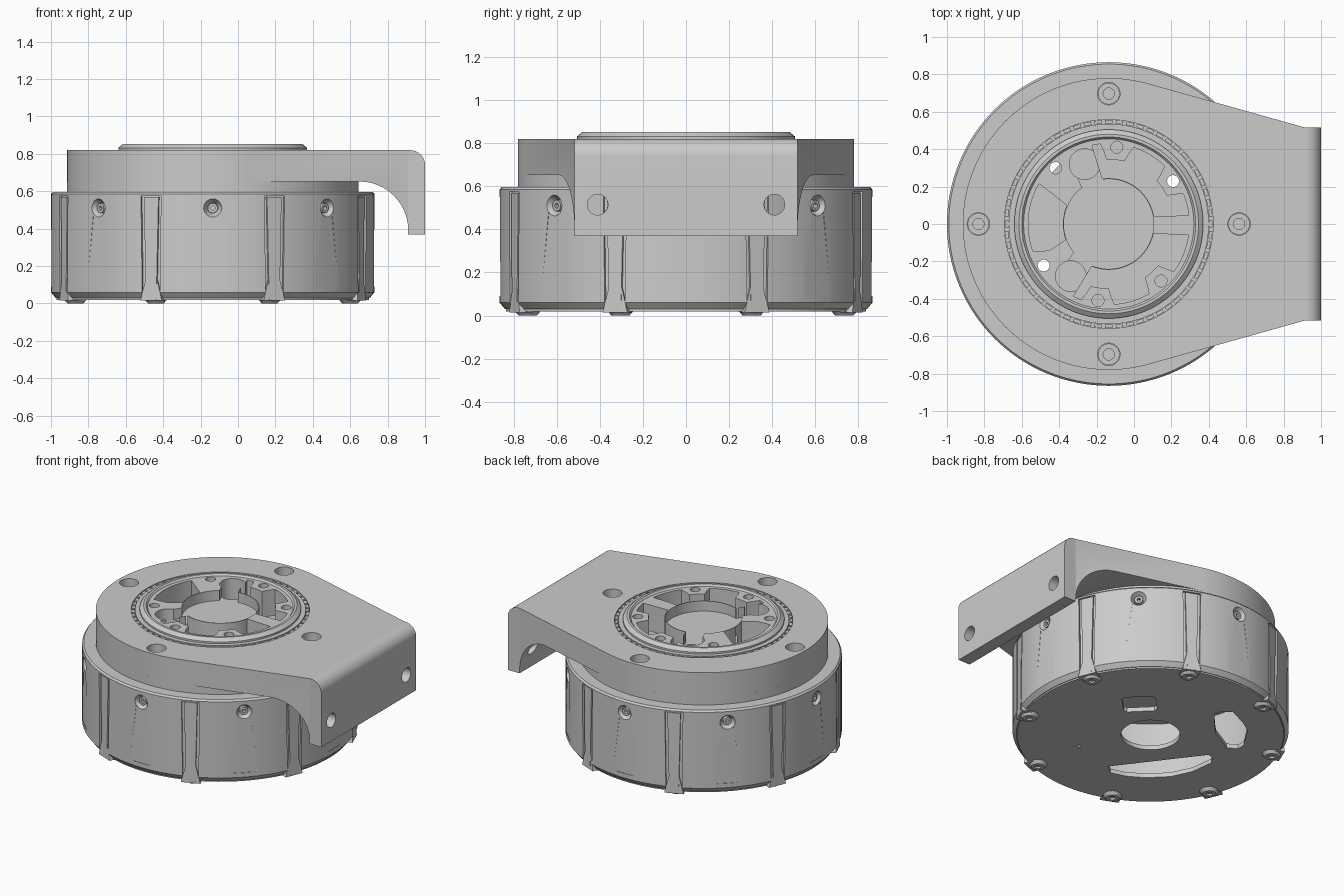
import bpy, bmesh
from math import sin, cos, radians, pi
from mathutils import Matrix, Vector

if "Cube" in bpy.data.objects:
    bpy.data.objects.remove(bpy.data.objects["Cube"])

CX = -0.135                                   # axis of all the round parts
AXIS = Matrix.Translation((CX, 0, 0))


def turn(deg):
    return AXIS @ Matrix.Rotation(radians(deg), 4, 'Z')


def finish(bm, name, mat=AXIS):
    bmesh.ops.remove_doubles(bm, verts=bm.verts, dist=1e-5)
    bmesh.ops.recalc_face_normals(bm, faces=bm.faces)
    bm.transform(mat)
    me = bpy.data.meshes.new(name)
    bm.to_mesh(me)
    bm.free()
    ob = bpy.data.objects.new(name, me)
    bpy.context.collection.objects.link(ob)
    return ob


def lathe(name, profile, mat=AXIS, n=96):
    """Closed (r, z) profile turned round the local z axis."""
    bm = bmesh.new()
    rings = [[bm.verts.new((r * cos(2 * pi * i / n), r * sin(2 * pi * i / n), z))
              for r, z in profile] for i in range(n)]
    m = len(profile)
    for i in range(n):
        a, b = rings[i], rings[(i + 1) % n]
        for j in range(m):
            k = (j + 1) % m
            if profile[j][0] > 0 or profile[k][0] > 0:
                bm.faces.new((a[j], b[j], b[k], a[k]))
    return finish(bm, name, mat)


def cyl(name, r, z0, z1, mat=AXIS, n=32):
    return lathe(name, [(0, z0), (r, z0), (r, z1), (0, z1)], mat, n)


def prism(name, pts, z0, z1, mat=AXIS):
    bm = bmesh.new()
    f = bm.faces.new([bm.verts.new((x, y, z0)) for x, y in pts])
    ex = bmesh.ops.extrude_face_region(bm, geom=[f])['geom']
    bmesh.ops.translate(bm, vec=(0, 0, z1 - z0),
                        verts=[g for g in ex if isinstance(g, bmesh.types.BMVert)])
    return finish(bm, name, mat)


def wedge(name, r0, low, high, mat):
    """Tapered block; low and high are (z, outer radius, half width)."""
    bm = bmesh.new()
    for z, r, w in (low, high):
        for x in (r0, r):
            for y in (-w, w):
                bm.verts.new((x, y, z))
    bmesh.ops.convex_hull(bm, input=bm.verts)
    return finish(bm, name, mat)


def boolean(ob, *tools, op='DIFFERENCE'):
    for t in tools:
        md = ob.modifiers.new('cut', 'BOOLEAN')
        md.operation, md.solver, md.object = op, 'EXACT', t
        bpy.context.view_layer.objects.active = ob
        bpy.ops.object.modifier_apply(modifier=md.name)
        bpy.data.objects.remove(t)


def polar(r, deg):
    return r * cos(radians(deg)), r * sin(radians(deg))


# Hollow drum with a lid and chamfered edges
drum = lathe('drum_housing', [(0.84, 0.03), (0.865, 0.06), (0.865, 0.585), (0.855, 0.597),
                              (0.52, 0.597), (0.52, 0.56), (0.80, 0.56), (0.80, 0.03)], n=128)
for k in range(8):
    a = 45 * k
    side = turn(a) @ Matrix.Translation((0, 0, 0.51)) @ Matrix.Rotation(pi / 2, 4, 'Y')
    # tapered flat, rib recess and countersunk screw hole
    flat = wedge('flat', 0.9, (0.09, 0.861, 0.09), (0.5, 0.862, 0.035), turn(a))
    recess = wedge('recess', 0.9, (0.0, 0.848, 0.05), (0.575, 0.848, 0.058), turn(a + 22.5))
    sink = lathe('sink', [(0, 0.825), (0.028, 0.825), (0.05, 0.866), (0.05, 0.9), (0, 0.9)], side, 24)
    boolean(drum, flat, recess, sink)
    lathe('side_screw', [(0.012, 0.826), (0.026, 0.826), (0.026, 0.85), (0.012, 0.85)], side, 20)
    # clip rib with a flared, drilled foot
    m = turn(a + 22.5)
    wedge('clip_rib', 0.81, (0.02, 0.862, 0.03), (0.57, 0.86, 0.042), m)
    wedge('clip_flare', 0.80, (0.015, 0.862, 0.062), (0.14, 0.858, 0.03), m)
    lathe('clip_foot', [(0.02, 0.0), (0.042, 0.0), (0.06, 0.02), (0.06, 0.035), (0, 0.035), (0, 0.012),
                        (0.02, 0.012)], m @ Matrix.Translation((0.795, 0, 0)), 20)

# Base plate with its windows; the windows lie on axes turned by 135 degrees
base = cyl('base_plate', 0.835, 0.02, 0.05, n=128)
uv = AXIS @ Matrix(((-1, -1, 0, 0), (1, -1, 0, 0), (0, 0, 2 ** 0.5, 0), (0, 0, 0, 2 ** 0.5)))
uv = AXIS @ Matrix.Rotation(radians(135), 4, 'Z')
windows = [
    [(-0.14, -0.46), (-0.12, -0.48), (0.05, -0.48), (0.07, -0.46), (0.07, -0.32), (0.05, -0.30),
     (-0.12, -0.30), (-0.14, -0.32)],
    [(0.42, -0.22), (0.46, -0.25), (0.54, -0.24), (0.59, -0.1), (0.61, 0.0), (0.57, 0.18),
     (0.53, 0.22), (0.46, 0.2), (0.41, 0.02), (0.41, -0.06)],
    [(-0.30, 0.37), (0.34, 0.28), (0.36, 0.31), (0.35, 0.38), (0.22, 0.48), (0.08, 0.53),
     (-0.08, 0.53), (-0.2, 0.5), (-0.29, 0.45)],
]
boolean(base, *[prism('window', w, 0, 0.1, uv) for w in windows], cyl('bore', 0.185, 0, 0.1, n=48),
        cyl('pin_hole', 0.012, 0, 0.1, uv @ Matrix.Translation((-0.46, 0.1, 0)), 12))

# Bracket: plan outline intersected with the side profile
plan = [polar(0.78, 74.3 + i * (360 - 148.6) / 72) for i in range(73)]
plan += [(1.045, -0.517), (1.2, -0.517), (1.2, 0.517), (1.045, 0.517)]
bracket = prism('bracket', plan, 0.3, 0.9)
side = [(-1.1, 0.652)]
side += [(0.65 + 0.26 * sin(t), 0.392 + 0.26 * cos(t)) for t in [i * pi / 24 for i in range(13)]]
side += [(0.91, 0.37), (1.0, 0.37)]
side += [(0.92 + 0.08 * cos(t), 0.74 + 0.08 * sin(t)) for t in [i * pi / 16 for i in range(9)]]
side += [(-1.1, 0.82)]
profile = prism('profile', side, -1, 1, Matrix.Rotation(pi / 2, 4, 'X'))
boolean(bracket, profile, op='INTERSECT')
boolean(bracket, cyl('rotor_bore', 0.558, 0.3, 1, n=96))
for k in range(4):
    m = turn(90 * k) @ Matrix.Translation((0.697, 0, 0))
    boolean(bracket, cyl('counterbore', 0.06, 0.74, 0.9, m))
    lathe('mount_screw', [(0.03, 0.735), (0.058, 0.735), (0.058, 0.76), (0.03, 0.76)], m, 24)
for y in (-0.41, 0.41):
    boolean(bracket, cyl('flange_hole', 0.048, 0.8, 1.1,
                         Matrix.Translation((0, y, 0.515)) @ Matrix.Rotation(pi / 2, 4, 'Y')))

# Collar under the bracket
lathe('collar', [(0.56, 0.59), (0.78, 0.59), (0.78, 0.655), (0.56, 0.655)])

# Rotor with raised lip, pockets and bolt holes
rotor = lathe('rotor', [(0, 0.56), (0.535, 0.56), (0.535, 0.82), (0.505, 0.82), (0.505, 0.832),
                        (0.48, 0.852), (0.465, 0.852), (0.455, 0.84), (0, 0.84)])
bolts = [33.7, 84, 133.5, 212.5, 262, 312.5]


def pocket(a0, a1):
    outer = []
    for a in range(a0, a1 + 1, 2):
        d = min(abs((a % 360) - b) for b in bolts)
        outer.append(polar(0.43 if d > 11 else 0.345 if d < 9 else 0.39, a))
    inner = [polar(0.245, a) for a in range(a1 - 4, a0 + 3, -4)]
    return prism('pocket', outer + inner, 0.66, 1)


boolean(rotor, cyl('centre_recess', 0.24, 0.77, 1, n=64), pocket(150, 204), pocket(6, 102),
        pocket(244, 352))
for a in (112, 234):                          # round pockets with a channel to the centre
    boolean(rotor, cyl('lobe', 0.082, 0.68, 1, turn(a) @ Matrix.Translation((0.345, 0, 0))),
            prism('channel', [(0.15, -0.06), (0.35, -0.06), (0.35, 0.06), (0.15, 0.06)], 0.77, 1, turn(a)))
for a in bolts:
    boolean(rotor, cyl('bolt_hole', 0.032, 0.5, 1, turn(a) @ Matrix.Translation((0.413, 0, 0)), 24))

# Bearing ring in the gap round the rotor
lathe('bearing_race', [(0.53, 0.57), (0.562, 0.57), (0.562, 0.795), (0.53, 0.795)])
for k in range(60):
    wedge('bearing_tooth', 0.537, (0.79, 0.556, 0.02), (0.815, 0.556, 0.02), turn(6 * k))

# Smooth shading with sharp edges kept
for ob in bpy.context.scene.objects:
    ob.select_set(True)
bpy.context.view_layer.objects.active = bracket
bpy.ops.object.shade_smooth_by_angle(angle=radians(30))
